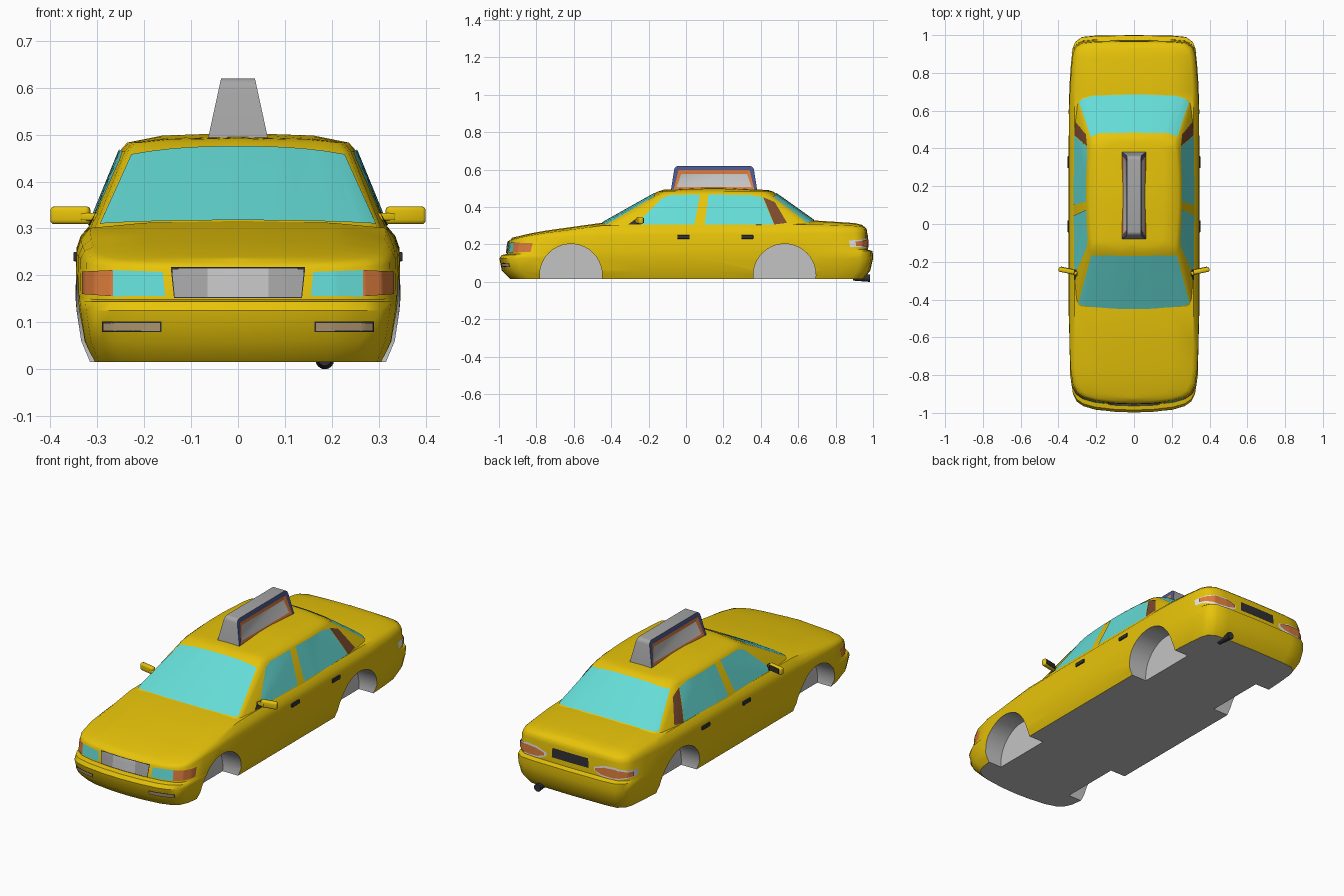
import bpy, bmesh, math
from mathutils import Vector, Matrix
from mathutils.bvhtree import BVHTree

if "Cube" in bpy.data.objects:
    bpy.data.objects.remove(bpy.data.objects["Cube"])


def mat(name, r, g, b):
    m = bpy.data.materials.new(name)
    m.diffuse_color = (r, g, b, 1)
    m.use_nodes = True
    m.node_tree.nodes["Principled BSDF"].inputs["Base Color"].default_value = m.diffuse_color
    return m


YELLOW = mat("taxi_yellow", .83, .57, .003)
GLASS = mat("aqua_glass", .13, .72, .68)
LIGHT = mat("light_grey", .55, .55, .55)
MID = mat("mid_grey", .38, .38, .38)
BEIGE = mat("fog_lamp_beige", .5, .36, .19)
BLACK = mat("trim_black", .03, .03, .035)
ORANGE = mat("lamp_orange", .72, .2, .045)
BROWN = mat("pillar_brown", .2, .07, .028)
NAVY = mat("sign_navy", .075, .1, .27)
WHITE = mat("lamp_white", .85, .85, .85)


def finish(bm, name, mats, smooth=True):
    me = bpy.data.meshes.new(name)
    bm.to_mesh(me)
    bm.free()
    for m in mats:
        me.materials.append(m)
    ob = bpy.data.objects.new(name, me)
    bpy.context.collection.objects.link(ob)
    if smooth:
        shade(ob)
    return ob


def shade(ob):
    bpy.ops.object.select_all(action='DESELECT')
    ob.select_set(True)
    bpy.context.view_layer.objects.active = ob
    bpy.ops.object.shade_smooth_by_angle(angle=math.radians(40))


def height(tab, y):
    if isinstance(tab, (int, float)):
        return tab
    if y <= tab[0][0]:
        return tab[0][1]
    for (a, za), (b, zb) in zip(tab, tab[1:]):
        if y <= b:
            return za + (zb - za) * (y - a) / (b - a)
    return tab[-1][1]


def shell(levels, front, mids, rear):
    """Closed loft: stacked plan outlines (front y, rear y, half width, height by y)."""
    bm = bmesh.new()
    rings = []
    for yf, yr, w, z in levels:
        half = [(fx * w, yf + d) for fx, d in front] + [(w, y) for y in mids]
        half += [(fx * w, yr - d) for fx, d in reversed(rear)]
        loop = half + [(-x, y) for x, y in reversed(half[1:-1])]
        rings.append([bm.verts.new((x, y, height(z, y))) for x, y in loop])
    for a, b in zip(rings, rings[1:]):
        for i in range(len(a)):
            j = (i + 1) % len(a)
            bm.faces.new((a[i], a[j], b[j], b[i]))
    bmesh.ops.remove_doubles(bm, verts=bm.verts, dist=1e-5)
    bmesh.ops.recalc_face_normals(bm, faces=bm.faces)
    return bm


def along(poly, t):
    s = t * (len(poly) - 1)
    i = min(int(s), len(poly) - 2)
    return Vector(poly[i]).lerp(Vector(poly[i + 1]), s - i)


def plate(name, m, tree, side, lo, hi, off=.003, mirror=True, n=24, rows=6):
    """Thin plate between a lower and an upper line, projected onto a shell."""
    ray = {'side': Vector((-1, 0, 0)), 'front': Vector((0, 1, 0)), 'rear': Vector((0, -1, 0))}[side]
    bm = bmesh.new()
    for s in ((1, -1) if mirror else (1,)):
        grid = []
        for r in range(rows + 1):
            row = []
            for c in range(n + 1):
                p = along(lo, c / n).lerp(along(hi, c / n), r / rows)
                q = Vector((0, p[0], p[1])) if side == 'side' else Vector((p[0], 0, p[1]))
                hit, nor, _, _ = tree.ray_cast(q - ray * 3, ray)
                if hit is None:
                    hit, nor, _, _ = tree.find_nearest(q - ray)
                hit = hit + nor * off
                row.append(bm.verts.new((hit.x * s, hit.y, hit.z)))
            grid.append(row)
        out = Vector((-ray.x * s, -ray.y, 0))
        for a, b in zip(grid, grid[1:]):
            for i in range(n):
                f = bm.faces.new((a[i], a[i + 1], b[i + 1], b[i]))
                f.normal_update()
                if f.normal.dot(out) < 0:
                    f.normal_flip()
    return finish(bm, name, [m])


def arc(w, z_end, z_mid):
    """Shallow symmetric curve for window edges."""
    return [(w * t / 6, z_mid + (z_end - z_mid) * abs(t / 6) ** 2.5) for t in range(-6, 7)]


def boxes(name, m, places, size, rot=0, bevel=0):
    """Rounded boxes on both sides of the car."""
    bm = bmesh.new()
    for x, y, z in places:
        for s in (1, -1):
            M = Matrix.Translation((x * s, y, z)) @ Matrix.Rotation(rot * s, 4, 'Z') @ Matrix.Diagonal((*size, 1))
            bmesh.ops.create_cube(bm, size=1, matrix=M)
    if bevel:
        bmesh.ops.bevel(bm, geom=bm.edges[:], offset=bevel, segments=3, affect='EDGES', profile=.5)
    return finish(bm, name, [m])


# Lower body
bm = shell([
    (-.94, .95, 0, .015), (-.94, .95, .315, .015), (-.985, .985, .334, .06), (-.998, 1, .344, .125),
    (-.985, .998, .346, [(-.9, .144), (.9, .165)]), (-.958, .972, .346, [(-.9, .149), (.9, .172)]),
    (-.95, .969, .344, [(-.95, .212), (-.8, .235), (-.4, .25), (.97, .262)]),
    (-.945, .966, .335, [(-.95, .22), (-.8, .25), (-.4, .28), (.7, .285), (.97, .283)]),
    (-.938, .957, .316, [(-.94, .226), (-.8, .256), (-.45, .301), (.69, .307), (.9, .30), (.96, .292)]),
    (-.932, .945, .2, [(-.93, .233), (-.8, .263), (-.45, .312), (.69, .324), (.9, .311), (.95, .3)]),
    (-.93, .94, 0, [(-.93, .236), (-.8, .267), (-.45, .316), (.69, .328), (.9, .315), (.95, .303)])],
    [(0, 0), (.3, .004), (.6, .016), (.78, .034), (.88, .058), (.94, .1), (.975, .18), (.99, .3)],
    [-.45, -.2, .1, .4, .6],
    [(0, 0), (.6, .003), (.8, .01), (.9, .035), (.94, .07), (.965, .15), (.985, .25)])
for f in bm.faces:
    if f.normal.z < -.9 and f.calc_center_median().z < .02:
        f.material_index = 1
body_tree = BVHTree.FromBMesh(bm)
body = finish(bm, "lower_body", [YELLOW, LIGHT], False)

# Wheel wells cut into the sides
bm = bmesh.new()
for y in (-.615, .527):
    for s in (1, -1):
        M = Matrix.Translation((s * .375, y, .036)) @ Matrix.Rotation(math.pi / 2, 4, 'Y')
        bmesh.ops.create_cone(bm, cap_ends=True, segments=40, radius1=.167, radius2=.167, depth=.3, matrix=M)
for f in bm.faces:
    f.material_index = 1
cutter = finish(bm, "wheel_well_cutter", [YELLOW, LIGHT], False)
cutter.hide_render = True
mod = body.modifiers.new("wheel_wells", 'BOOLEAN')
mod.operation, mod.solver, mod.object = 'DIFFERENCE', 'EXACT', cutter
bpy.context.view_layer.objects.active = body
bpy.ops.object.modifier_apply(modifier=mod.name)
bpy.data.objects.remove(cutter)
shade(body)

# Cabin
bm = shell([
    (-.512, .753, 0, .28), (-.512, .753, .328, .28), (-.183, .494, .252, .465), (-.15, .465, .236, .483),
    (-.13, .45, .16, [(-.13, .489), (.15, .5), (.45, .488)]),
    (-.12, .44, 0, [(-.12, .493), (.15, .506), (.44, .491)])],
    [(0, 0), (.35, .004), (.7, .018), (.88, .032), (.93, .045), (.955, .08), (.985, .19)], [.1, .2],
    [(0, 0), (.35, .004), (.7, .016), (.87, .04), (.92, .055), (.95, .09), (.985, .19)])
cabin_tree = BVHTree.FromBMesh(bm)
finish(bm, "cabin", [YELLOW])

# Windows
plate("windshield", GLASS, cabin_tree, 'front', arc(.293, .308, .315), arc(.226, .456, .473), mirror=False, n=36)
plate("rear_window", GLASS, cabin_tree, 'rear', arc(.29, .315, .329), arc(.228, .456, .472), mirror=False, n=36)
plate("front_side_windows", GLASS, cabin_tree, 'side', [(-.27, .306), (.045, .306)],
      [(-.125, .448), (-.08, .463), (.075, .466)])
plate("rear_side_windows", GLASS, cabin_tree, 'side', [(.1, .306), (.47, .306)],
      [(.12, .466), (.34, .463), (.41, .45)])
plate("quarter_panels", BROWN, cabin_tree, 'side', [(.472, .306), (.54, .314)], [(.412, .452), (.475, .424)])
plate("mirror_mounts", BLACK, cabin_tree, 'side', [(-.31, .304), (-.24, .304)], [(-.27, .333), (-.24, .333)], .005)

# Front lamps, grille and fog lamps
plate("headlights", GLASS, body_tree, 'front', [(.155, .156), (.265, .155)], [(.16, .207), (.265, .211)])
plate("front_indicators", ORANGE, body_tree, 'front', [(.265, .155), (.329, .16)], [(.265, .211), (.329, .208)])
plate("grille_frame", BLACK, body_tree, 'front', [(-.136, .151), (.136, .151)], [(-.143, .216), (.143, .216)],
      mirror=False)
plate("grille_centre", LIGHT, body_tree, 'front', [(-.065, .153), (.065, .153)], [(-.065, .213), (.065, .213)],
      .006, False)
plate("grille_flanks", MID, body_tree, 'front', [(.065, .153), (.134, .153)], [(.065, .213), (.14, .213)], .006)
plate("fog_lamp_frames", BLACK, body_tree, 'front', [(.163, .08), (.288, .08)], [(.163, .102), (.288, .102)])
plate("fog_lamps", BEIGE, body_tree, 'front', [(.166, .083), (.284, .083)], [(.166, .1), (.284, .1)], .006)

# Rear lamps and number plate panel
plate("tail_lamp_frames", WHITE, body_tree, 'rear', [(.14, .197), (.18, .178), (.25, .175), (.3275, .187)],
      [(.14, .215), (.2, .235), (.26, .237), (.3275, .222)], .003, n=48, rows=8)
plate("tail_lamps", ORANGE, body_tree, 'rear', [(.15, .2), (.187, .187), (.25, .183), (.323, .193)],
      [(.15, .213), (.2, .227), (.26, .229), (.323, .216)], .008, n=48, rows=8)
plate("number_plate_panel", BLACK, body_tree, 'rear', [(-.108, .2), (.108, .2)], [(-.105, .25), (.105, .25)],
      mirror=False)

# Door handles and mirrors
boxes("door_handles", BLACK, [(.343, -.013, .24), (.343, .328, .24)], (.016, .065, .02), bevel=.003)
boxes("mirror_arms", YELLOW, [(.305, -.262, .325)], (.06, .02, .016), .2, .004)
boxes("mirror_heads", YELLOW, [(.357, -.247, .328)], (.086, .026, .038), .2, .009)
boxes("mirror_glass", BLACK, [(.3545, -.2335, .328)], (.066, .003, .026), .2)

# Exhaust pipe
bm = bmesh.new()
bmesh.ops.create_cone(bm, cap_ends=True, segments=16, radius1=.02, radius2=.013, depth=.09,
                      matrix=Matrix.Translation((.185, .938, .02)) @ Matrix.Rotation(math.pi / 2, 4, 'X'))
finish(bm, "exhaust_pipe", [BLACK])

# Roof sign: tapered block with framed, recessed side panels
bm = bmesh.new()
bmesh.ops.create_cube(bm, size=2)
for v in bm.verts:
    top = v.co.z > 0
    v.co = (v.co.x * (.036 if top else .066), .15 + v.co.y * (.21 if top else .232), .62 if top else .482)
crown = [e for e in bm.edges if all(v.co.z > .6 for v in e.verts)
         and abs(e.verts[0].co.y - e.verts[1].co.y) < .01]
bmesh.ops.bevel(bm, geom=crown, offset=.02, segments=4, affect='EDGES', profile=.5)
bm.normal_update()
panels = [f for f in bm.faces if abs(f.normal.x) > .8]
for thick, depth, idx in ((.023, 0, 1), (.019, -.006, 2)):
    for f in bmesh.ops.inset_individual(bm, faces=panels, thickness=thick, depth=depth)['faces']:
        f.material_index = idx
for f in panels:
    f.material_index = 3
finish(bm, "roof_sign", [MID, NAVY, ORANGE, LIGHT])
